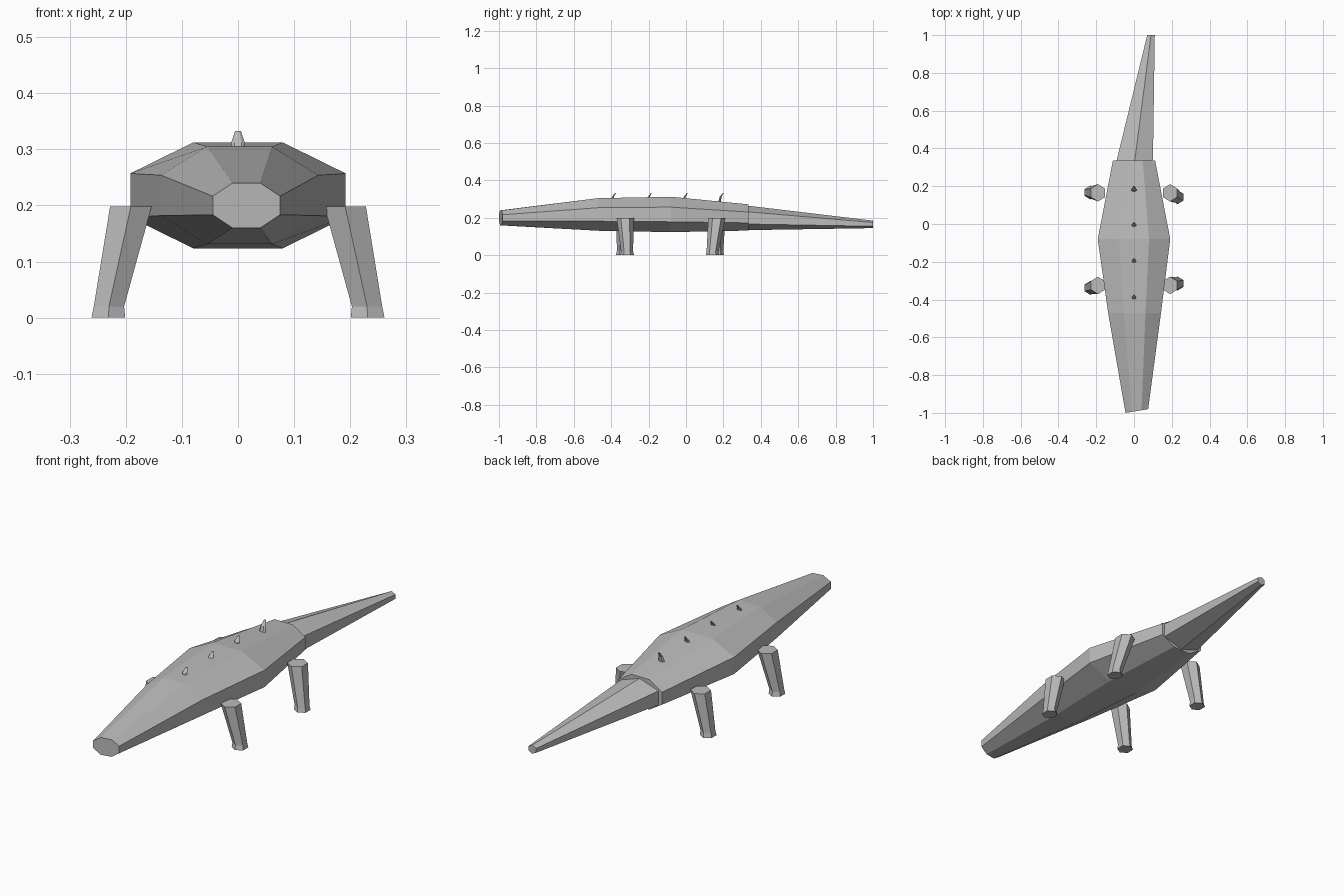
import bpy, bmesh
from math import sin, cos, pi
from mathutils import Vector

default = bpy.data.objects.get("Cube")
if default:
    bpy.data.objects.remove(default, do_unlink=True)

grey = bpy.data.materials.new("plain_grey")
grey.use_nodes = True
GREY = (0.5, 0.5, 0.5, 1)
grey.diffuse_color = GREY
grey.node_tree.nodes["Principled BSDF"].inputs["Base Color"].default_value = GREY


def loft(name, sides, phase, rings):
    """Join polygon rings given as (centre, u axis, v axis), capped at both ends."""
    bm = bmesh.new()
    loops = []
    for centre, u, v in rings:
        c, u, v = Vector(centre), Vector(u), Vector(v)
        angles = [phase + 2 * pi * i / sides for i in range(sides)]
        loops.append([bm.verts.new(c + u * cos(a) + v * sin(a)) for a in angles])
    for a, b in zip(loops, loops[1:]):
        for i in range(sides):
            j = (i + 1) % sides
            bm.faces.new((a[i], a[j], b[j], b[i]))
    bm.faces.new(loops[0])
    bm.faces.new(loops[-1])
    bmesh.ops.recalc_face_normals(bm, faces=bm.faces)
    mesh = bpy.data.meshes.new(name)
    bm.to_mesh(mesh)
    bm.free()
    mesh.materials.append(grey)
    obj = bpy.data.objects.new(name, mesh)
    bpy.context.collection.objects.link(obj)
    return obj


def upright(x, y, z, half_width, half_height, skew=0):
    """Cross-section ring facing along y."""
    return (x, y, z), (half_width, skew, 0), (0, 0, half_height)


def level(x, y, z, rx, ry):
    """Horizontal ring."""
    return (x, y, z), (rx, 0, 0), (0, ry, 0)


# Body and snout: one octagonal loft, with the snout tip turned slightly
k = 1 / cos(pi / 8)
loft("body", 8, pi / 8, [
    upright(0.015, -0.99, 0.2, 0.06 * k, 0.04 * k, 0.01 * k),
    upright(0.003, -0.47, 0.218, 0.14 * k, 0.087 * k),
    upright(0, -0.08, 0.218, 0.192 * k, 0.0945 * k),
    upright(0, 0.335, 0.202, 0.112 * k, 0.07 * k),
])

# Tail: hexagonal taper swinging to one side
h = 1 / cos(pi / 6)
loft("tail", 6, pi / 6, [
    upright(0.002, 0.32, 0.2, 0.098 * h, 0.066),
    upright(0.09, 1.0, 0.165, 0.02 * h, 0.02),
])

# Legs: slanted hexagonal posts with flared feet
legs = [
    ("front_left_leg", 1, -0.325, -0.315), ("front_right_leg", -1, -0.325, -0.338),
    ("back_left_leg", 1, 0.165, 0.142), ("back_right_leg", -1, 0.165, 0.167),
]
for name, side, top_y, foot_y in legs:
    loft(name, 6, pi / 6, [
        level(side * 0.191, top_y, 0.198, 0.037 * h, 0.046),
        level(side * 0.23, foot_y, 0.02, 0.027 * h, 0.032),
        level(side * 0.231, foot_y, 0, 0.03 * h, 0.037),
    ])

# Back spikes: small cones curving towards the tail
for i in range(4):
    y = -0.385 + 0.192 * i
    loft(f"back_spike_{i + 1}", 6, 0, [
        level(0, y - 0.012, 0.285, 0.016, 0.008),
        level(0, y - 0.006, 0.312, 0.012, 0.006),
        level(0, y + 0.008, 0.333, 0.005, 0.003),
    ])
